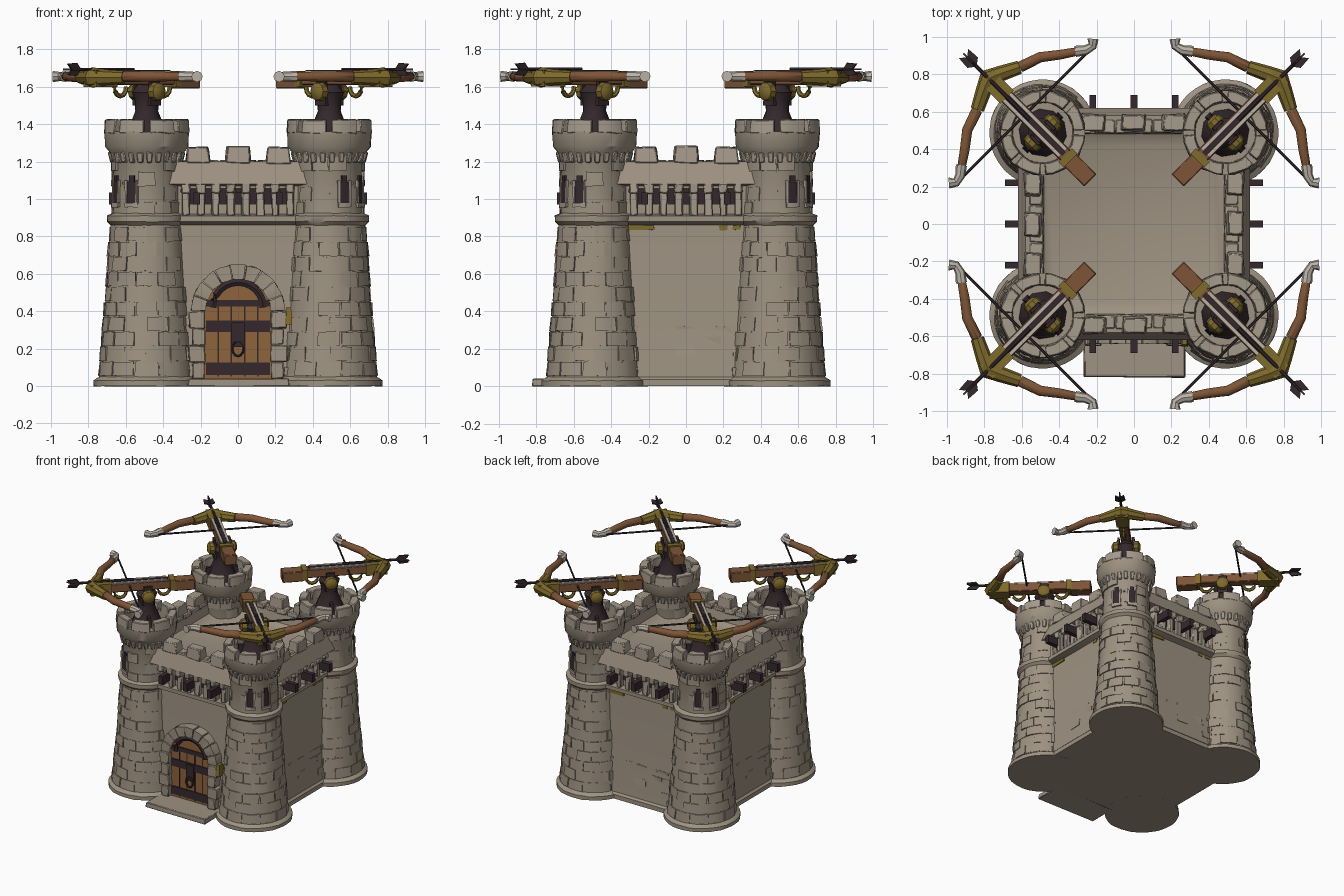
import bpy, bmesh, math, random
from math import cos, sin, pi, radians, sqrt
from mathutils import Matrix, Vector

random.seed(4)
cube = bpy.data.objects.get("Cube")
if cube:
    bpy.data.objects.remove(cube, do_unlink=True)


def material(name, rgb):
    m = bpy.data.materials.new(name)
    m.use_nodes = True
    m.diffuse_color = (*rgb, 1)
    m.node_tree.nodes["Principled BSDF"].inputs["Base Color"].default_value = (*rgb, 1)
    return m


STONE = material("taupe stone", (.34, .285, .22))
PALE = material("pale stone", (.38, .325, .26))
WOOD = material("brown wood", (.21, .09, .038))
DOOR = material("door wood", (.27, .125, .045))
IRON = material("dark iron", (.035, .022, .026))
GOLD = material("old gold", (.21, .145, .025))
BONE = material("bone", (.50, .45, .39))

TOWERS = [Matrix.Rotation(radians(45 + 90 * k), 4, 'Z') @ Matrix.Translation((.69, 0, 0))
          for k in range(4)]
TOWER_NAMES = ["back_left", "back_right", "front_right", "front_left"]
WALLS = [Matrix.Rotation(radians(90 * k), 4, 'Z') for k in range(4)]
WALL_NAMES = ["front", "left", "back", "right"]
ONCE = [Matrix()]


def finish(name, bm, mat, places=ONCE, labels=None, rough=0, bevel=0):
    """Turn a bmesh into one object per placement."""
    for v in bm.verts:
        v.co += Vector([random.uniform(-rough, rough) for _ in range(3)])
    bmesh.ops.recalc_face_normals(bm, faces=bm.faces[:])
    me = bpy.data.meshes.new(name)
    bm.to_mesh(me)
    bm.free()
    me.materials.append(mat)
    me.polygons.foreach_set("use_smooth", [True] * len(me.polygons))
    me.set_sharp_from_angle(angle=radians(35))
    for i, m in enumerate(places):
        ob = bpy.data.objects.new(name + ("_" + labels[i] if labels else ""), me)
        ob.matrix_world = m
        bpy.context.collection.objects.link(ob)
        if bevel:
            mod = ob.modifiers.new("worn_edges", 'BEVEL')
            mod.width, mod.segments = bevel, 1


def skin(bm, rings, caps=True):
    rings = [[bm.verts.new(p) for p in r] for r in rings]
    for a, b in zip(rings, rings[1:]):
        for i in range(len(a)):
            j = (i + 1) % len(a)
            bm.faces.new((a[i], a[j], b[j], b[i]))
    if caps:
        bm.faces.new(rings[0])
        bm.faces.new(rings[-1])


def loft(bm, profile, n, turn=0):
    """Stack of regular n-sided rings from (radius, z) pairs."""
    skin(bm, [[(r * cos(2 * pi * i / n + turn), r * sin(2 * pi * i / n + turn), z)
               for i in range(n)] for r, z in profile])


def box(bm, x0, x1, y0, y1, z0, z1, top=1):
    cx, cy = (x0 + x1) / 2, (y0 + y1) / 2
    base = [(x0, y0), (x1, y0), (x1, y1), (x0, y1)]
    skin(bm, [[(x, y, z0) for x, y in base],
              [(cx + (x - cx) * top, cy + (y - cy) * top, z1) for x, y in base]])


def arc_block(bm, a0, a1, r0, r1, z0, z1, r1_top=None, steps=3):
    rt = r1 if r1_top is None else r1_top
    rings = []
    for i in range(steps + 1):
        a = a0 + (a1 - a0) * i / steps
        rings.append([(r * cos(a), r * sin(a), z)
                      for r, z in ((r0, z0), (r1, z0), (rt, z1), (r0, z1))])
    skin(bm, rings)


def tube(bm, pts, radii, n=8):
    pts = [Vector(p) for p in pts]
    rings = []
    for i, p in enumerate(pts):
        d = (pts[min(i + 1, len(pts) - 1)] - pts[max(i - 1, 0)]).normalized()
        side = d.cross((0, 0, 1) if abs(d.z) < .9 else (1, 0, 0)).normalized()
        up = side.cross(d)
        r = radii[i] if isinstance(radii, (list, tuple)) else radii
        rings.append([p + r * (side * cos(2 * pi * k / n) + up * sin(2 * pi * k / n))
                      for k in range(n)])
    skin(bm, rings)


# Keep: square walls, ledge, recessed gallery, parapet and roof floor
bm = bmesh.new()
keep = [(.61, 0), (.61, .035), (.595, .05), (.57, .35), (.555, .86), (.6, .88), (.6, .91),
        (.555, .92), (.555, 1.07), (.62, 1.08), (.61, 1.11), (.58, 1.2), (.5, 1.2),
        (.48, 1.1), (.42, 1.07)]
loft(bm, [(r * sqrt(2), z) for r, z in keep], 4, pi / 4)
finish("keep_walls", bm, STONE)

# Parapet merlons and gallery corbels
bm = bmesh.new()
for x in (-.215, .005, .215):
    box(bm, x - .065, x + .065, -.59, -.495, 1.19, 1.28, .85)
for i in range(8):
    x = -.28 + .08 * i
    box(bm, x - .02, x + .02, -.595, -.55, .91, 1.08)
    box(bm, x - .024, x + .024, -.615, -.55, 1.03, 1.085)
for i in range(6):
    x = -.3 + .1 * i
    box(bm, x + .003, x + .097, -.56, -.485, 1.17, 1.207)
finish("battlement", bm, PALE, WALLS, WALL_NAMES, rough=.006, bevel=.006)

# Dark gallery openings and projecting beams
bm = bmesh.new()
for i in range(7):
    x = -.24 + .08 * i
    box(bm, x - .02, x + .02, -.563, -.55, .97, 1.06)
for x in (-.22, 0, .22):
    box(bm, x - .018, x + .018, -.69, -.55, .97, 1.035)
finish("gallery_beams", bm, IRON, WALLS, WALL_NAMES)

# Rough stonework along the foot of each wall
bm = bmesh.new()
for row in range(6):
    z = .05 + row * .055
    y = -.597 + .075 * row * .055 / .3 * .5
    for i in range(7):
        x = -.35 + .1 * i + (row % 2) * .045
        if random.random() < .75 - row * .07 and not -.27 < x + .05 < .27:
            box(bm, x, x + .092, y - .008, y + .04, z, z + .05)
        elif random.random() < .3:
            box(bm, x, x + .09, y - .003, y + .04, z, z + .05)
finish("wall_foot_stones", bm, STONE, WALLS, WALL_NAMES, rough=.005)

# Golden stains below the ledge
bm = bmesh.new()
for x, w in ((-.24, .07), (.2, .02), (.27, .02)):
    box(bm, x - w, x + w, -.562, -.553, .835, .86)
finish("ledge_stain", bm, GOLD, WALLS[1:], WALL_NAMES[1:], rough=.003)

# Towers: shaft, ledge, flared head and sunken platform
shaft = [(.285, 0), (.285, .03), (.255, .05), (.222, .4), (.192, .86)]
head = [(.212, .88), (.212, .91), (.182, .925), (.176, 1.2), (.2, 1.25), (.222, 1.28),
        (.227, 1.36), (.165, 1.36), (.16, 1.29)]
bm = bmesh.new()
loft(bm, shaft + head, 36)
finish("tower", bm, STONE, TOWERS, TOWER_NAMES, rough=.002)


def shaft_radius(z):
    for (ra, za), (rb, zb) in zip(shaft[2:], shaft[3:]):
        if z <= zb:
            return ra + (rb - ra) * (z - za) / (zb - za)
    return .18


# Tower masonry courses
bm = bmesh.new()
for row in range(14):
    z0 = .055 + row * .08 + (.055 if row > 9 else 0)
    z1 = z0 + .074
    for i in range(12):
        a = 2 * pi * (i + row % 2 / 2) / 12
        if random.random() < (.75 if row < 10 else .3):
            p = random.uniform(.003, .01)
            arc_block(bm, a + .015, a + .5, .15, shaft_radius(z0) + p, z0, z1,
                      shaft_radius(z1) + p)
finish("tower_masonry", bm, STONE, TOWERS, TOWER_NAMES, rough=.003)

# Tower merlons, and the dentils below the head
bm = bmesh.new()
for i in range(8):
    a = 2 * pi * i / 8
    arc_block(bm, a + .07, a + .72, .163, .229, 1.35, 1.425, .224, 4)
for i in range(24):
    a = 2 * pi * i / 24
    arc_block(bm, a, a + .15, .16, .194, 1.195, 1.25, .207, 1)
finish("tower_battlement", bm, PALE, TOWERS, TOWER_NAMES, rough=.003, bevel=.005)

# Pairs of arched tower windows, with pale sills
bm, sills = bmesh.new(), bmesh.new()
for s in (-1, 1):
    a = s * radians(19)
    arc_block(bm, a - .14, a + .14, .16, .187, .98, 1.09)
    arc_block(bm, a - .085, a + .085, .16, .187, 1.09, 1.125)
    arc_block(sills, a - .2, a + .2, .16, .196, .955, .98)
    for e in (-1, 1):
        arc_block(sills, a + e * .17 - .035, a + e * .17 + .035, .16, .192, .98, 1.1)
finish("tower_window", bm, IRON, TOWERS, TOWER_NAMES)
finish("window_surround", sills, PALE, TOWERS, TOWER_NAMES, rough=.002)

# Entrance step, jambs and arch stones
bm = bmesh.new()
box(bm, -.27, .275, -.82, -.58, 0, .04, .98)
for s in (-1, 1):
    for i in range(4):
        w = .262 if i % 2 else .245
        box(bm, *sorted((s * .175, s * w)), -.65, -.54, .04 + i * .09, .127 + i * .09)
finish("entrance_step_and_jambs", bm, STONE, rough=.004, bevel=.005)
stand = Matrix.Translation((0, -.56, .4)) @ Matrix.Rotation(pi / 2, 4, 'X')
bm = bmesh.new()
for i in range(9):
    arc_block(bm, pi * i / 9 + .01, pi * (i + 1) / 9 - .01, .172, .25, 0, .08)
finish("door_arch", bm, STONE, [stand], rough=.003)

# Door leaf with plank gaps, iron bands and a ring handle
bm = bmesh.new()
outline = [(.18, .04)] + [(.18 * cos(pi * i / 16), .4 + .18 * sin(pi * i / 16))
                          for i in range(17)] + [(-.18, .04)]
skin(bm, [[(x, y, z) for x, z in outline] for y in (-.61, -.55)])
finish("door", bm, DOOR)
bm = bmesh.new()
for z0, z1 in ((.06, .125), (.29, .35), (.425, .46)):
    box(bm, -.17, .17, -.618, -.605, z0, z1)
for x in (-.105, -.035, .035, .105):
    box(bm, x - .004, x + .004, -.613, -.605, .05, .45)
arc = [(.135 * cos(pi * i / 12), -.612, .42 + .135 * sin(pi * i / 12)) for i in range(13)]
tube(bm, arc, .022, 6)
box(bm, -.035, .035, -.628, -.605, .21, .34)
tube(bm, [(.03 * cos(pi * i / 6), -.63, .2 + .04 * sin(pi * i / 6)) for i in range(13)], .008, 6)
finish("door_ironwork", bm, IRON)
bm = bmesh.new()
box(bm, .25, .29, -.655, -.59, .33, .42, .7)
finish("door_lantern", bm, GOLD)

# Crossbow mounts: flared pedestal with a fork
bm = bmesh.new()
loft(bm, [(.13, 1.285), (.12, 1.33), (.09, 1.4), (.062, 1.47), (.065, 1.53), (.08, 1.57),
          (.05, 1.61)], 10)
for s in (-1, 1):
    box(bm, -.04, .04, *sorted((s * .047, s * .068)), 1.5, 1.65, .8)
    box(bm, -.02, .02, *sorted((s * .05, s * .135)), 1.29, 1.42, .6)
finish("crossbow_mount", bm, IRON, TOWERS, TOWER_NAMES)

# Crossbow stocks and wooden limbs
bow = [(.41, 0), (.38, .07), (.335, .16), (.295, .276), (.23, .36), (.165, .455)]
bm = bmesh.new()
box(bm, -.36, -.2, -.047, .047, 1.59, 1.675)
box(bm, -.2, .4, -.038, .038, 1.61, 1.68)
for s in (-1, 1):
    tube(bm, [(u, s * v, 1.655) for u, v in bow[2:]], [.032, .03, .028, .024])
finish("crossbow_stock_and_limbs", bm, WOOD, TOWERS, TOWER_NAMES, bevel=.006)

# Golden bow grip, axle caps, bands and trigger guards
bm = bmesh.new()
tube(bm, [(u, s * v, 1.65) for s, part in ((-1, bow[2:0:-1]), (1, bow[:3])) for u, v in part],
     [.036, .042, .055, .042, .036])
box(bm, .27, .43, -.05, .05, 1.6, 1.69)
for s in (-1, 1):
    tube(bm, [(0, s * .06, 1.575), (0, s * .095, 1.575), (0, s * .11, 1.575)], [.052, .048, .025], 10)
box(bm, -.21, -.17, -.052, .052, 1.6, 1.685)
for u in (-.13, .2):
    tube(bm, [(u + .045 * cos(pi * i / 6), 0, 1.6 - .05 * sin(pi * i / 6)) for i in range(7)],
         .013, 6)
finish("crossbow_fittings", bm, GOLD, TOWERS, TOWER_NAMES)

# Bone limb tips and rails
bm = bmesh.new()
for s in (-1, 1):
    tube(bm, [(u, s * v, 1.655) for u, v in ((.185, .43), (.15, .475), (.14, .515), (.165, .545))],
         [.03, .027, .024, .03])
    box(bm, -.15, .27, *sorted((s * .016, s * .034)), 1.675, 1.687)
finish("crossbow_tips_and_rails", bm, BONE, TOWERS, TOWER_NAMES)

# Bowstring, groove, bolt and its barbed end
bm = bmesh.new()
tube(bm, [(.135, -.49, 1.655), (.135, .49, 1.655)], .007, 6)
box(bm, -.16, .27, -.014, .014, 1.675, 1.689)
tube(bm, [(.1, 0, 1.693), (.57, 0, 1.693)], .01, 6)
for s in (-1, 1):
    skin(bm, [[(.5, 0, z), (.53, s * .04, z), (.6, s * .035, z), (.57, 0, z)]
              for z in (1.688, 1.698)])
    skin(bm, [[(.5, y, 1.693), (.53, y, 1.693 + s * .035), (.6, y, 1.693 + s * .03),
               (.57, y, 1.693)] for y in (-.005, .005)])
finish("bowstring_and_bolt", bm, IRON, TOWERS, TOWER_NAMES)
